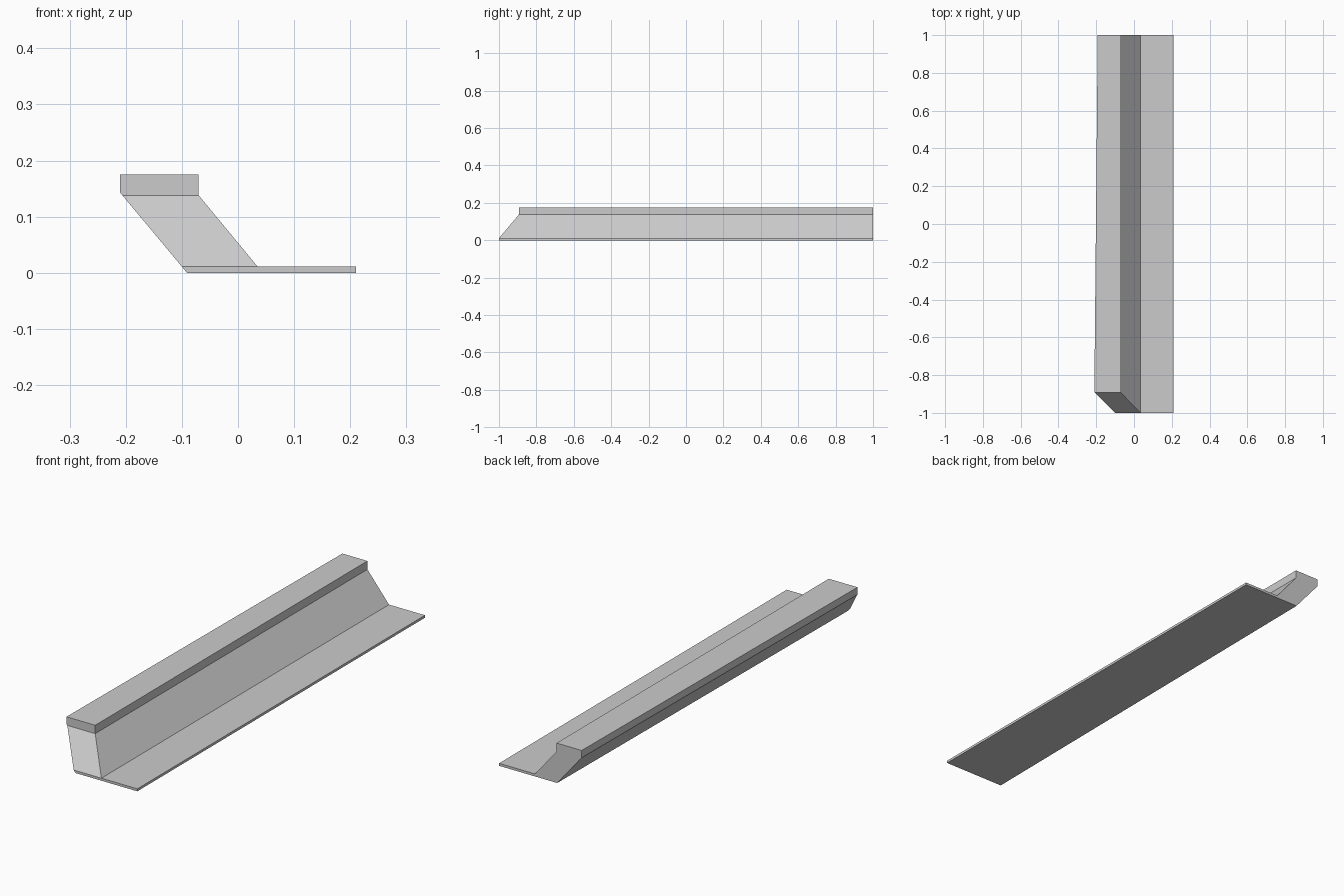
import bpy
import bmesh

cube = bpy.data.objects.get("Cube")
if cube:
    bpy.data.objects.remove(cube, do_unlink=True)

grey = bpy.data.materials.new("plain grey")
grey.use_nodes = True
colour = (0.6, 0.6, 0.6, 1)
grey.diffuse_color = colour
grey.node_tree.nodes["Principled BSDF"].inputs["Base Color"].default_value = colour

# Levels: flange top, cap underside, cap top
FLANGE, CAP, TOP = 0.011, 0.138, 0.175
FRONT, BACK, MITRE, TAPER = -1.0, 1.0, -0.893, 0.018

# Cross-section, counter-clockwise from the lower left corner
right_side = [(0.21, 0), (0.21, FLANGE), (0.035, FLANGE), (-0.07, CAP), (-0.07, TOP)]
left_side = [(-0.21, TOP), (-0.21, 0.143), (-0.206, CAP), (-0.1, FLANGE), (-0.091, 0)]
section = right_side + left_side
count = len(section)


def front_y(z):
    """The front end leans back between the flange and the cap."""
    lean = min(max((z - FLANGE) / (CAP - FLANGE), 0), 1)
    return FRONT + lean * (MITRE - FRONT)


bm = bmesh.new()
front, back = [], []
for i, (x, z) in enumerate(section):
    shift = TAPER if i >= len(right_side) else 0
    front.append(bm.verts.new((x, front_y(z), z)))
    back.append(bm.verts.new((x + shift, BACK, z)))

# Long faces, from the front section to the back one
for i in range(count):
    j = (i + 1) % count
    bm.faces.new((front[i], back[i], back[j], front[j]))

# Front ends of the flange, the leaning wall and the cap
for loop in ((9, 0, 1, 2, 8), (8, 2, 3, 7), (7, 3, 4, 5, 6)):
    bm.faces.new([front[i] for i in loop])

# Flush back end
bm.faces.new(back[::-1])
bmesh.ops.recalc_face_normals(bm, faces=bm.faces)

mesh = bpy.data.meshes.new("flanged_rail")
bm.to_mesh(mesh)
bm.free()
mesh.materials.append(grey)
rail = bpy.data.objects.new("flanged_rail", mesh)
bpy.context.scene.collection.objects.link(rail)
